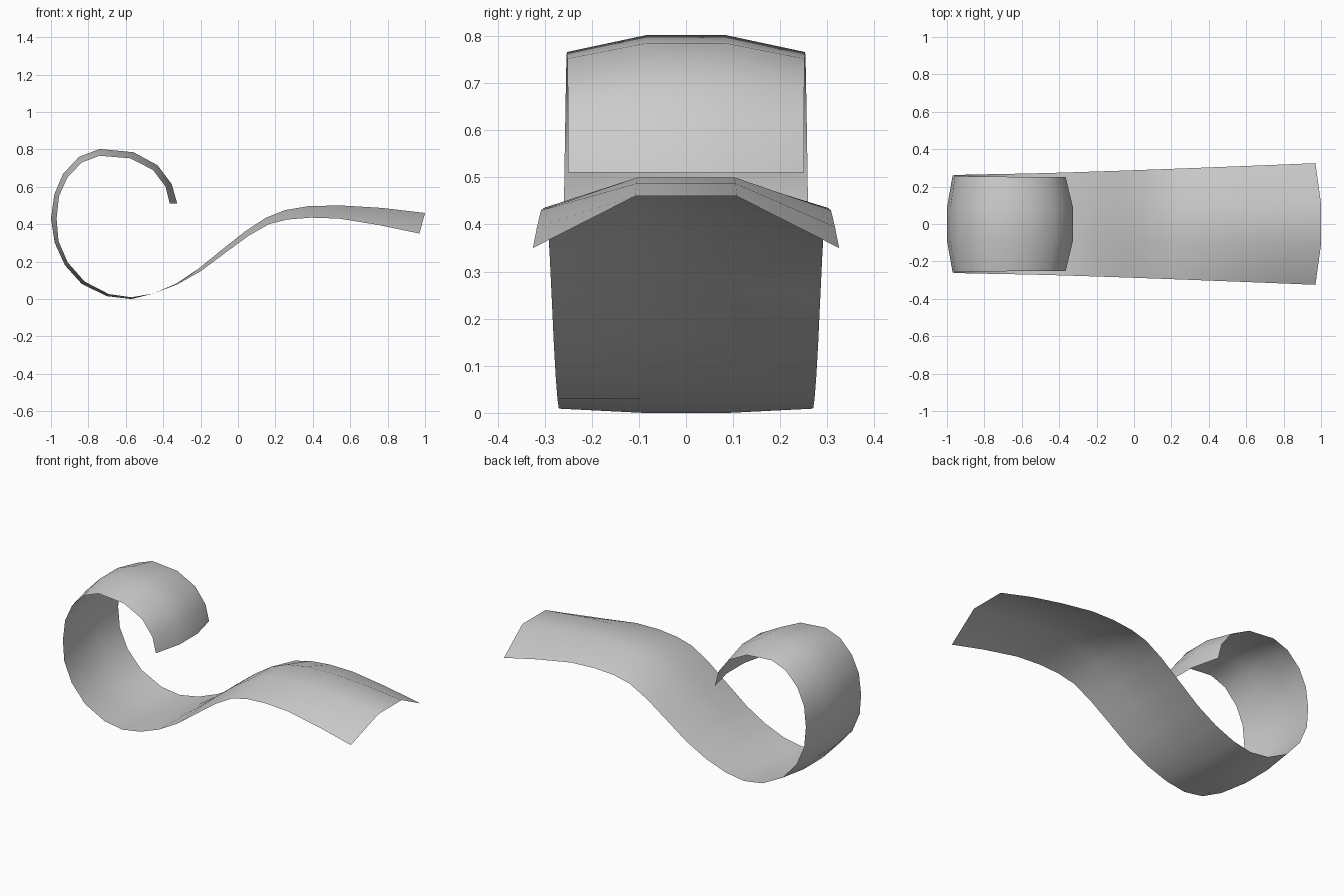
import bpy

# Side profile from curl tip to flared end: crown x, crown z, edge x, edge z
PROFILE = [
    (-.325, .51, -.365, .51), (-.355, .615, -.388, .602), (-.43, .715, -.455, .69),
    (-.56, .785, -.575, .752), (-.74, .802, -.74, .766), (-.85, .76, -.835, .73),
    (-.935, .67, -.912, .65), (-.982, .56, -.957, .55), (-1, .43, -.97, .43),
    (-.98, .30, -.96, .31), (-.925, .18, -.91, .195), (-.835, .08, -.82, .093),
    (-.70, .015, -.69, .026), (-.57, 0, -.57, .009), (-.45, .03, -.45, .03),
    (-.33, .083, -.327, .077), (-.21, .163, -.202, .147), (-.08, .268, -.07, .245),
    (.04, .363, .055, .337), (.15, .435, .165, .40), (.25, .475, .265, .425),
    (.38, .497, .39, .435), (.55, .50, .54, .43), (.77, .487, .755, .395),
    (1, .46, .97, .35),
]


def half_width(i, x):
    # narrow around the curl, flaring towards the open end
    if i < 13:
        return .25 + .02 * (i / 13) ** 1.6
    t = (x + .57) / 1.54
    return .27 + .055 * t ** 1.15


# Curled strip: four points across, crown in the middle third
verts, faces = [], []
for i, (cx, cz, ex, ez) in enumerate(PROFILE):
    w = half_width(i, ex)
    verts += [(ex, -w, ez), (cx, -w / 3, cz), (cx, w / 3, cz), (ex, w, ez)]
for i in range(len(PROFILE) - 1):
    for j in range(3):
        a = i * 4 + j
        faces.append((a, a + 4, a + 5, a + 1))

mesh = bpy.data.meshes.new("curled_strip")
mesh.from_pydata(verts, [], faces)
mesh.update()
strip = bpy.data.objects.new("curled_strip", mesh)
bpy.context.collection.objects.link(strip)
for p in mesh.polygons:
    p.use_smooth = True
